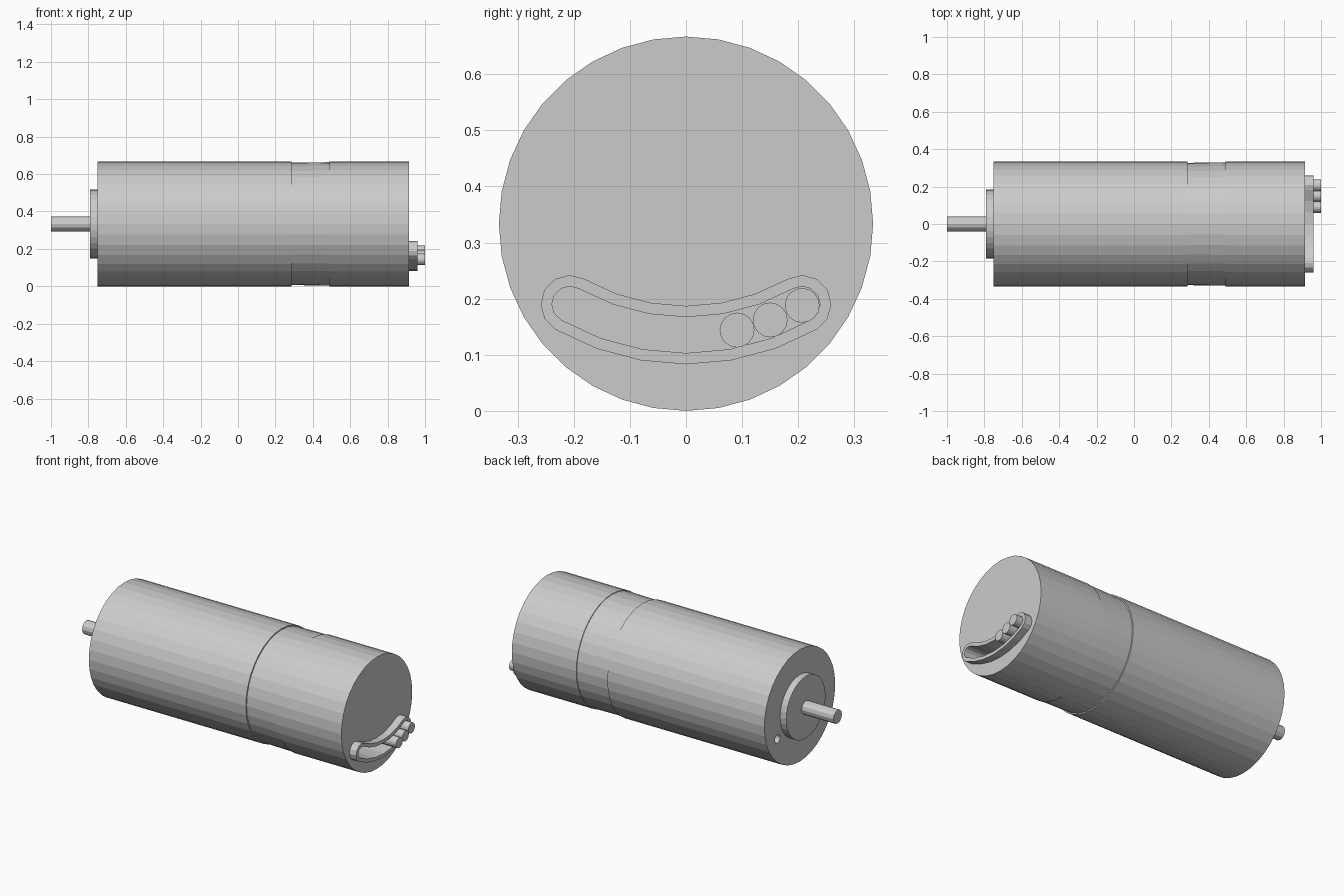
import bpy
import bmesh
from math import sin, cos, pi, atan2

if "Cube" in bpy.data.objects:
    bpy.data.objects.remove(bpy.data.objects["Cube"], do_unlink=True)

AXIS_Z = 0.3335
BODY_R = 0.3335

grey = bpy.data.materials.new("metal_grey")
grey.use_nodes = True
grey.diffuse_color = (0.6, 0.6, 0.6, 1)
grey.node_tree.nodes["Principled BSDF"].inputs["Base Color"].default_value = (0.6, 0.6, 0.6, 1)


def loft(name, rings):
    """Skin a list of (x, outline) rings and cap both ends."""
    bm = bmesh.new()
    loops = [[bm.verts.new((x, y, z)) for y, z in outline] for x, outline in rings]
    for a, b in zip(loops, loops[1:]):
        n = len(a)
        for i in range(n):
            j = (i + 1) % n
            bm.faces.new((a[i], a[j], b[j], b[i]))
    bm.faces.new(loops[0])
    bm.faces.new(loops[-1])
    bmesh.ops.recalc_face_normals(bm, faces=bm.faces)
    mesh = bpy.data.meshes.new(name)
    bm.to_mesh(mesh)
    bm.free()
    mesh.materials.append(grey)
    obj = bpy.data.objects.new(name, mesh)
    bpy.context.collection.objects.link(obj)
    return obj


def circle(r, sides, y=0.0, z=AXIS_Z):
    return [(y + r * sin(2 * pi * i / sides), z + r * cos(2 * pi * i / sides))
            for i in range(sides)]


def rod(name, x0, x1, r, sides, y=0.0, z=AXIS_Z):
    outline = circle(r, sides, y, z)
    return loft(name, [(x0, outline), (x1, outline)])


def curved_slot(half_width, end_y=0.207, end_z=0.19, mid_z=0.135, steps=6, cap=6):
    """Outline of a slot bent along an arc, with round ends."""
    sag = end_z - mid_z
    radius = (end_y ** 2 + sag ** 2) / (2 * sag)
    cz = mid_z + radius
    spread = atan2(end_y, cz - end_z)
    pts = []
    for side in (1, -1):
        # long edge: lower one first, then the upper one back
        r = radius + side * half_width
        for i in range(steps + 1):
            a = side * spread * (2 * i / steps - 1)
            pts.append((r * sin(a), cz - r * cos(a)))
        # round end
        a = side * spread
        ey, ez = radius * sin(a), cz - radius * cos(a)
        for i in range(1, cap):
            t = a + pi * i / cap + (0 if side > 0 else pi)
            pts.append((ey + half_width * sin(t), ez - half_width * cos(t)))
    return pts


def cut(target, cutter):
    mod = target.modifiers.new("cut", "BOOLEAN")
    mod.operation = "DIFFERENCE"
    mod.solver = "EXACT"
    mod.object = cutter
    bpy.context.view_layer.objects.active = target
    bpy.ops.object.modifier_apply(modifier=mod.name)


# Main housing with a shallow stepped band
profile = [(-0.75, BODY_R), (0.285, BODY_R), (0.286, 0.327),
           (0.489, 0.330), (0.49, BODY_R), (0.915, BODY_R)]
housing = loft("housing", [(x, circle(r, 36)) for x, r in profile])

# Raised rim of the curved connector socket
outer = curved_slot(0.052)
rim = loft("socket_rim", [(0.915, outer), (0.96, outer)])

# Socket recess and the single mounting hole
inner = curved_slot(0.032)
recess = loft("recess_cutter", [(0.70, inner), (1.05, inner)])
hole = rod("hole_cutter", -0.85, -0.65, 0.025, 12, 0.21, 0.215)
cut(housing, recess)
cut(housing, hole)
cut(rim, recess)
for helper in (recess, hole):
    bpy.data.objects.remove(helper, do_unlink=True)

# Connector pins
for i, (y, z) in enumerate([(0.091, 0.144), (0.15, 0.162), (0.207, 0.188)]):
    rod(f"connector_pin_{i + 1}", 0.70, 1.0, 0.031, 16, y, z)

# Bearing boss and output shaft
rod("bearing_boss", -0.79, -0.75, 0.185, 32)
rod("output_shaft", -1.0, -0.79, 0.04, 12)
